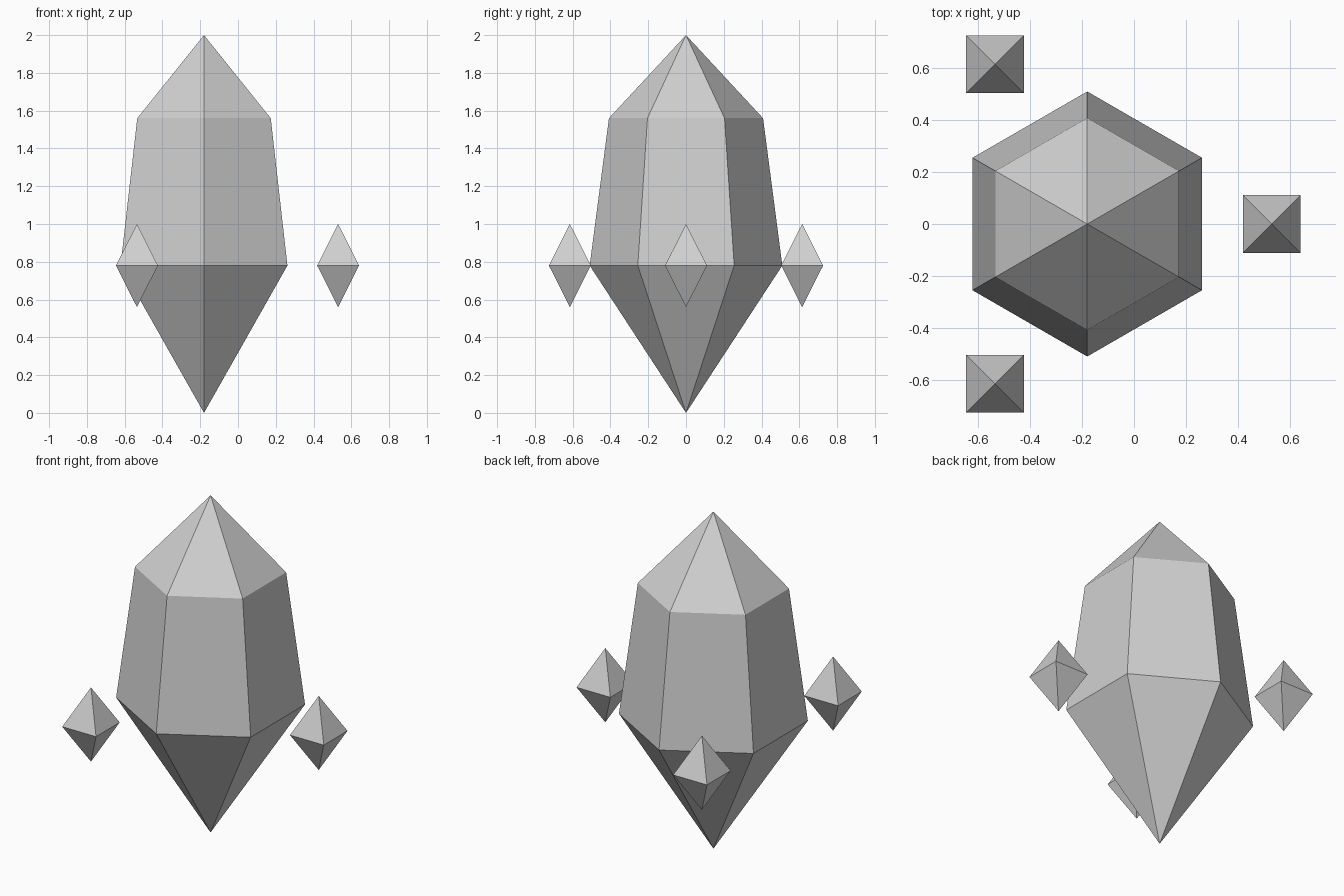
import bpy, math

if "Cube" in bpy.data.objects:
    bpy.data.objects.remove(bpy.data.objects["Cube"])

stone = bpy.data.materials.new("pale_grey_crystal")
stone.diffuse_color = (0.63, 0.63, 0.63, 1)
stone.use_nodes = True
stone.node_tree.nodes["Principled BSDF"].inputs["Base Color"].default_value = stone.diffuse_color

CENTRE_X = -0.18   # axis of the large crystal
GIRDLE_Z = 0.78    # height of the widest ring on every crystal


def crystal(name, location, sides, start, bottom, rings, top):
    """Faceted crystal: bottom point, stacked (radius, z) rings, top point."""
    verts = [(0, 0, bottom)]
    for radius, z in rings:
        for i in range(sides):
            a = start + math.tau * i / sides
            verts.append((radius * math.cos(a), radius * math.sin(a), z))
    verts.append((0, 0, top))
    tip, last = len(verts) - 1, 1 + sides * (len(rings) - 1)
    faces = []
    for i in range(sides):
        j = (i + 1) % sides
        faces.append((0, 1 + j, 1 + i))
        for r in range(len(rings) - 1):
            a, b = 1 + r * sides, 1 + (r + 1) * sides
            faces.append((a + i, a + j, b + j, b + i))
        faces.append((last + i, last + j, tip))
    mesh = bpy.data.meshes.new(name)
    mesh.from_pydata(verts, [], faces)
    mesh.materials.append(stone)
    obj = bpy.data.objects.new(name, mesh)
    obj.location = location
    bpy.context.collection.objects.link(obj)
    return obj


# Large six-sided crystal with a tapered body
crystal("main_crystal", (CENTRE_X, 0, 0), 6, math.pi / 2, 0.0,
        [(0.51, GIRDLE_Z), (0.408, 1.56)], 2.0)

# Three small floating shards, evenly spaced around it
for n in range(3):
    a = math.tau * n / 3
    spot = (CENTRE_X + 0.71 * math.cos(a), 0.71 * math.sin(a), GIRDLE_Z)
    crystal(f"floating_shard_{n + 1}", spot, 4, math.pi / 4, -0.22,
            [(0.111 * math.sqrt(2), 0)], 0.22)
